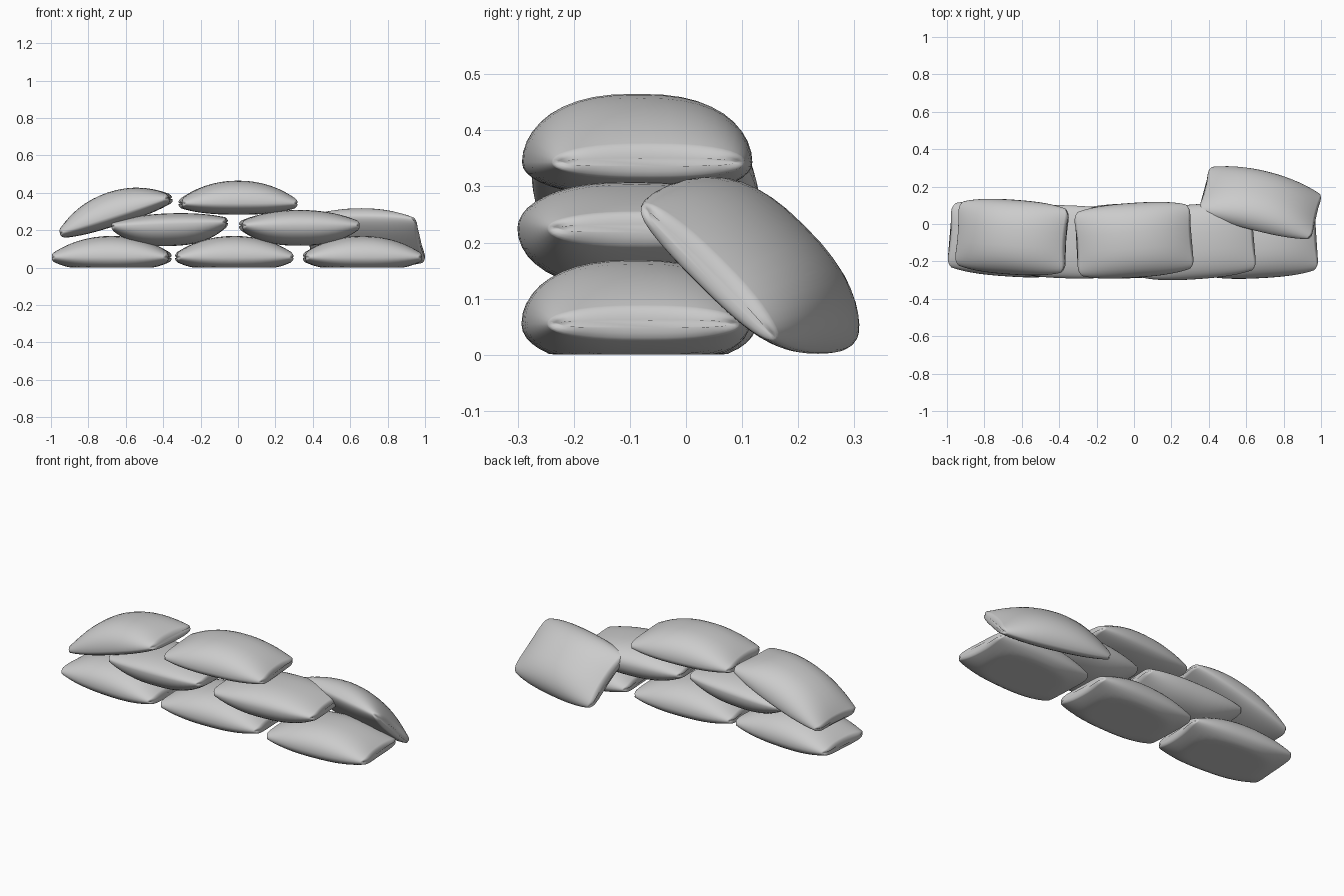
import bpy, bmesh, math
from mathutils import Matrix, Vector

if "Cube" in bpy.data.objects:
    bpy.data.objects.remove(bpy.data.objects["Cube"])

RING = 40


def spow(a, p):
    return math.copysign(abs(a) ** p, a)


def sandbag(name, loc, length=0.64, width=0.40, top=0.12, bottom=0.06,
            rot=(0, 0, 0), floor=False):
    """Pillow shaped sack: domed top, flatter belly, thin ends with corner ears."""
    bm = bmesh.new()
    # stations along the sack: (u, cap scale), both ends rounded off
    body = [(-1 + 2 * i / 20, 1.0) for i in range(21)]
    body = [(math.sin(u * math.pi / 2) * 0.97, s) for u, s in body]
    cap = [(0.985, 0.88), (0.997, 0.62), (1.0, 0.3)]
    stations = [(-u, s) for u, s in reversed(cap)] + body + cap
    mat = Matrix.Translation(loc)
    for angle, axis in zip(reversed(rot), "ZYX"):
        mat = mat @ Matrix.Rotation(math.radians(angle), 4, axis)
    rings = []
    for u, s in stations:
        a = abs(u)
        half_w = width / 2 * (1 - 0.15 * a ** 2.5) * (1 - 0.12 * (1 - s))
        up = (0.026 + (top - 0.026) * (1 - a ** 2.1)) * s
        down = (0.026 + (bottom - 0.026) * (1 - a ** 2.6)) * s
        ring = []
        for k in range(RING):
            t = 2 * math.pi * k / RING
            v = spow(math.cos(t), 0.8)
            z = spow(math.sin(t), 0.95)
            # ends dip inwards between the ears, corners are rounded
            x = length / 2 * u * (1 - a ** 3 * (0.045 * (1 - v * v) + 0.07 * abs(v) ** 10))
            p = mat @ Vector((x, half_w * v, z * (up if z > 0 else down)))
            if floor:
                p.z = max(p.z, 0)
            ring.append(bm.verts.new(p))
        rings.append(ring)
    for r0, r1 in zip(rings, rings[1:]):
        for k in range(RING):
            j = (k + 1) % RING
            bm.faces.new((r0[k], r0[j], r1[j], r1[k]))
    bm.faces.new(rings[0])
    bm.faces.new(rings[-1])
    bmesh.ops.recalc_face_normals(bm, faces=bm.faces)
    for f in bm.faces:
        f.smooth = True
    me = bpy.data.meshes.new(name)
    bm.to_mesh(me)
    bm.free()
    ob = bpy.data.objects.new(name, me)
    bpy.context.collection.objects.link(ob)
    return ob


# bottom row, flattened on the ground
for i, (x, y, yaw) in enumerate([(-0.675, -0.08, -4), (-0.02, -0.09, 2), (0.665, -0.09, 3)]):
    sandbag(f"bottom_sandbag_{i + 1}", (x, y, 0.055), top=0.114, bottom=0.075,
            rot=(0, 0, yaw), floor=True)

# middle row, bellies sagging into the gaps below
sandbag("middle_sandbag_left", (-0.365, -0.095, 0.232), length=0.63, width=0.39,
        top=0.058, bottom=0.117, rot=(0, -2, -2))
sandbag("middle_sandbag_right", (0.328, -0.095, 0.225), length=0.645, width=0.40,
        top=0.083, bottom=0.108, rot=(0, 0, 4))

# top row
sandbag("top_sandbag_centre", (0, -0.087, 0.343), length=0.635, top=0.122,
        bottom=0.06, rot=(0, 0, 4))
sandbag("top_sandbag_tilted", (-0.652, -0.07, 0.277), length=0.63, top=0.132,
        bottom=0.05, rot=(0, -18, -4))

# sack slumped against the back
sandbag("leaning_sandbag", (0.675, 0.112, 0.147), length=0.635, top=0.122,
        bottom=0.05, rot=(-44, 0, -14))
